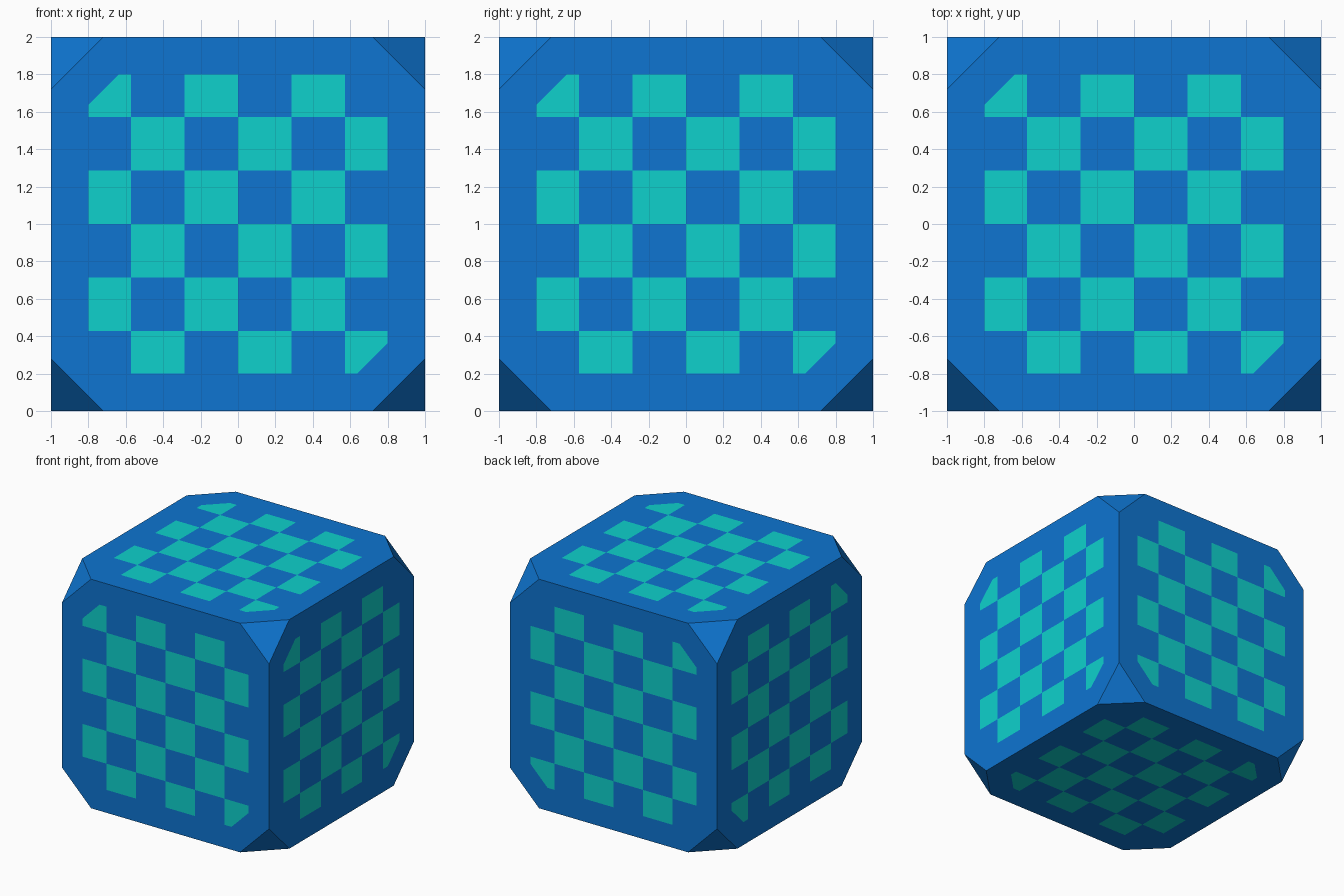
import bpy, bmesh, math
from mathutils import Vector
from itertools import product

if "Cube" in bpy.data.objects:
    bpy.data.objects.remove(bpy.data.objects["Cube"])

CUT = 0.28        # corner cut, measured along the cube edges
BORDER = 0.2      # plain border round the checks
CELL = 2 / 7      # check size


def material(name, rgb):
    m = bpy.data.materials.new(name)
    m.diffuse_color = (*rgb, 1)
    m.use_nodes = True
    m.node_tree.nodes["Principled BSDF"].inputs["Base Color"].default_value = m.diffuse_color
    return m


bm = bmesh.new()

# Cube with its eight corners cut off
for signs in product((-1, 1), repeat=3):
    for axis in range(3):
        p = Vector(signs)
        p[axis] *= 1 - CUT
        bm.verts.new(p)
bmesh.ops.convex_hull(bm, input=bm.verts[:])
bmesh.ops.dissolve_limit(bm, angle_limit=math.radians(1),
                         verts=bm.verts[:], edges=bm.edges[:])
bmesh.ops.recalc_face_normals(bm, faces=bm.faces[:])
bm.normal_update()

# Inset panel on each octagonal side
panels = [f for f in bm.faces if max(abs(c) for c in f.normal) > 0.9]
bmesh.ops.inset_individual(bm, faces=panels, thickness=BORDER, use_even_offset=True)
for f in panels:
    f.material_index = 1

# Cut the panels along the check lines
for axis in range(3):
    normal = Vector((0, 0, 0))
    normal[axis] = 1
    for k in range(-2, 3):
        faces = [f for f in bm.faces if f.material_index == 1]
        edges = {e for f in faces for e in f.edges}
        verts = {v for f in faces for v in f.verts}
        bmesh.ops.bisect_plane(bm, geom=faces + list(edges) + list(verts), dist=1e-5,
                               plane_co=normal * k * CELL, plane_no=normal)

# Colour alternate checks
bm.normal_update()
for f in bm.faces:
    if f.material_index == 1:
        c = f.calc_center_median()
        i, j = [math.floor(c[a] / CELL) for a in range(3) if abs(f.normal[a]) < 0.5]
        f.material_index = (i + j) % 2

bmesh.ops.translate(bm, verts=bm.verts[:], vec=(0, 0, 1))
mesh = bpy.data.meshes.new("checked_cube")
bm.to_mesh(mesh)
bm.free()
mesh.materials.append(material("blue", (0.0044, 0.178, 0.640)))
mesh.materials.append(material("turquoise", (0.0044, 0.640, 0.605)))
cube = bpy.data.objects.new("checked_cube", mesh)
bpy.context.collection.objects.link(cube)
